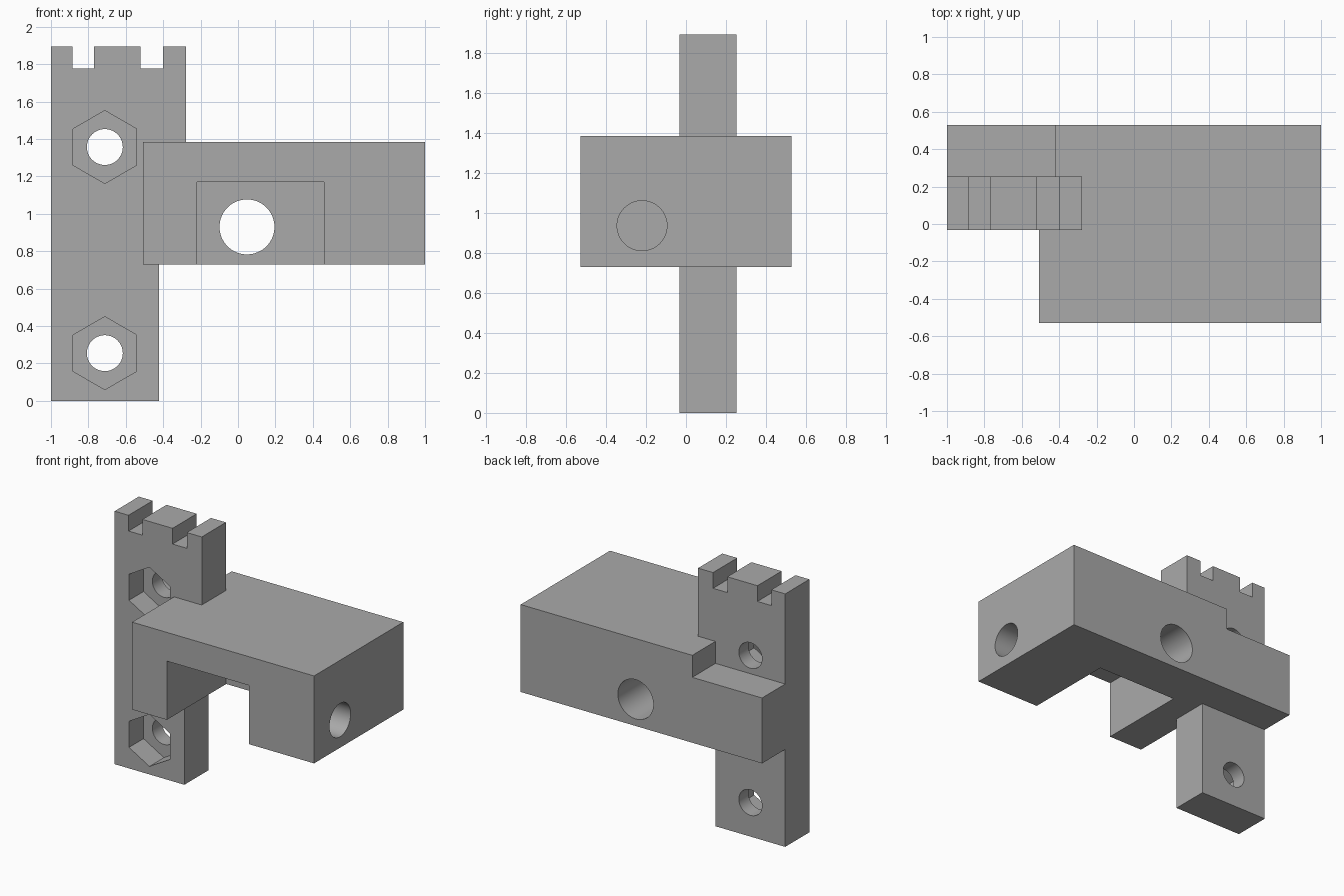
import bpy, bmesh, math
from mathutils import Vector

cube = bpy.data.objects.get("Cube")
if cube:
    bpy.data.objects.remove(cube, do_unlink=True)

grey = bpy.data.materials.new("plain grey")
grey.use_nodes = True
colour = (0.4, 0.4, 0.4, 1)
grey.diffuse_color = colour
grey.node_tree.nodes["Principled BSDF"].inputs["Base Color"].default_value = colour


def prism(name, points, offset):
    """Extrude a flat outline of 3D points by an offset vector."""
    bm = bmesh.new()
    face = bm.faces.new([bm.verts.new(p) for p in points])
    grown = bmesh.ops.extrude_face_region(bm, geom=[face])["geom"]
    verts = [v for v in grown if isinstance(v, bmesh.types.BMVert)]
    bmesh.ops.translate(bm, verts=verts, vec=Vector(offset))
    bmesh.ops.recalc_face_normals(bm, faces=bm.faces)
    mesh = bpy.data.meshes.new(name)
    bm.to_mesh(mesh)
    bm.free()
    mesh.materials.append(grey)
    obj = bpy.data.objects.new(name, mesh)
    bpy.context.collection.objects.link(obj)
    return obj


def box(name, lo, hi):
    (x, y, z), (u, v, w) = lo, hi
    return prism(name, [(x, y, z), (u, y, z), (u, v, z), (x, v, z)], (0, 0, w - z))


def bore(name, start, offset, radius, sides=64):
    """Round or polygonal rod along x or y, with a corner at the top."""
    points = []
    for i in range(sides):
        a = math.tau * i / sides
        s, c = radius * math.sin(a), radius * math.cos(a)
        side = (0, s, c) if offset[0] else (s, 0, c)
        points.append(Vector(start) + Vector(side))
    return prism(name, points, offset)


def combine(target, tool, operation):
    mod = target.modifiers.new(operation.lower(), "BOOLEAN")
    mod.operation, mod.solver, mod.object = operation, "EXACT", tool
    bpy.context.view_layer.objects.active = target
    bpy.ops.object.modifier_apply(modifier=mod.name)
    bpy.data.objects.remove(tool, do_unlink=True)


FRONT, BACK = -0.032, 0.254      # faces of the upright plate
LOW, HIGH, TOP = 0.73, 1.385, 1.895
SIDE = 0.528

# Upright plate with two notches in its top edge
outline = [(-1, 0), (-0.422, 0), (-0.422, 1.3), (-0.278, 1.3), (-0.278, TOP)]
for right, left in ((-0.402, -0.52), (-0.77, -0.885)):
    outline += [(right, TOP), (right, 1.777), (left, 1.777), (left, TOP)]
outline.append((-1, TOP))
bracket = prism("mounting_bracket", [(x, FRONT, z) for x, z in outline],
                (0, BACK - FRONT, 0))

# Main block, stepped in plan around the plate
plan = [(-0.508, -SIDE), (1, -SIDE), (1, SIDE), (-0.422, SIDE), (-0.422, 0.1), (-0.508, 0.1)]
combine(bracket, prism("block", [(x, y, LOW) for x, y in plan], (0, 0, HIGH - LOW)), "UNION")

# Lower arm running behind the plate
combine(bracket, box("rear_arm", (-1, 0.1, LOW), (-0.3, SIDE, 1.22)), "UNION")

# Pocket open to the front and below
combine(bracket, box("pocket", (-0.22, -0.7, 0.6), (0.46, 0.175, 1.17)), "DIFFERENCE")

# Bolt holes with hexagonal nut recesses
for z in (0.255, 1.357):
    combine(bracket, bore("bolt_hole", (-0.712, -0.2, z), (0, 0.9, 0), 0.096), "DIFFERENCE")
    combine(bracket, bore("nut_recess", (-0.712, -0.2, z), (0, 0.34, 0), 0.195, 6), "DIFFERENCE")

# Holes through the back wall and the right wall of the pocket
combine(bracket, bore("back_hole", (0.048, 0, 0.93), (0, 0.8, 0), 0.147), "DIFFERENCE")
combine(bracket, bore("side_hole", (0.3, -0.22, 0.937), (0.9, 0, 0), 0.125), "DIFFERENCE")

# Merge flush faces, then smooth only the bores
bm = bmesh.new()
bm.from_mesh(bracket.data)
bmesh.ops.remove_doubles(bm, verts=bm.verts, dist=0.0001)
bmesh.ops.dissolve_limit(bm, angle_limit=math.radians(1), verts=bm.verts, edges=bm.edges)
bm.to_mesh(bracket.data)
bm.free()
bpy.ops.object.select_all(action="DESELECT")
bracket.select_set(True)
bpy.context.view_layer.objects.active = bracket
bpy.ops.object.shade_smooth_by_angle(angle=math.radians(30))
